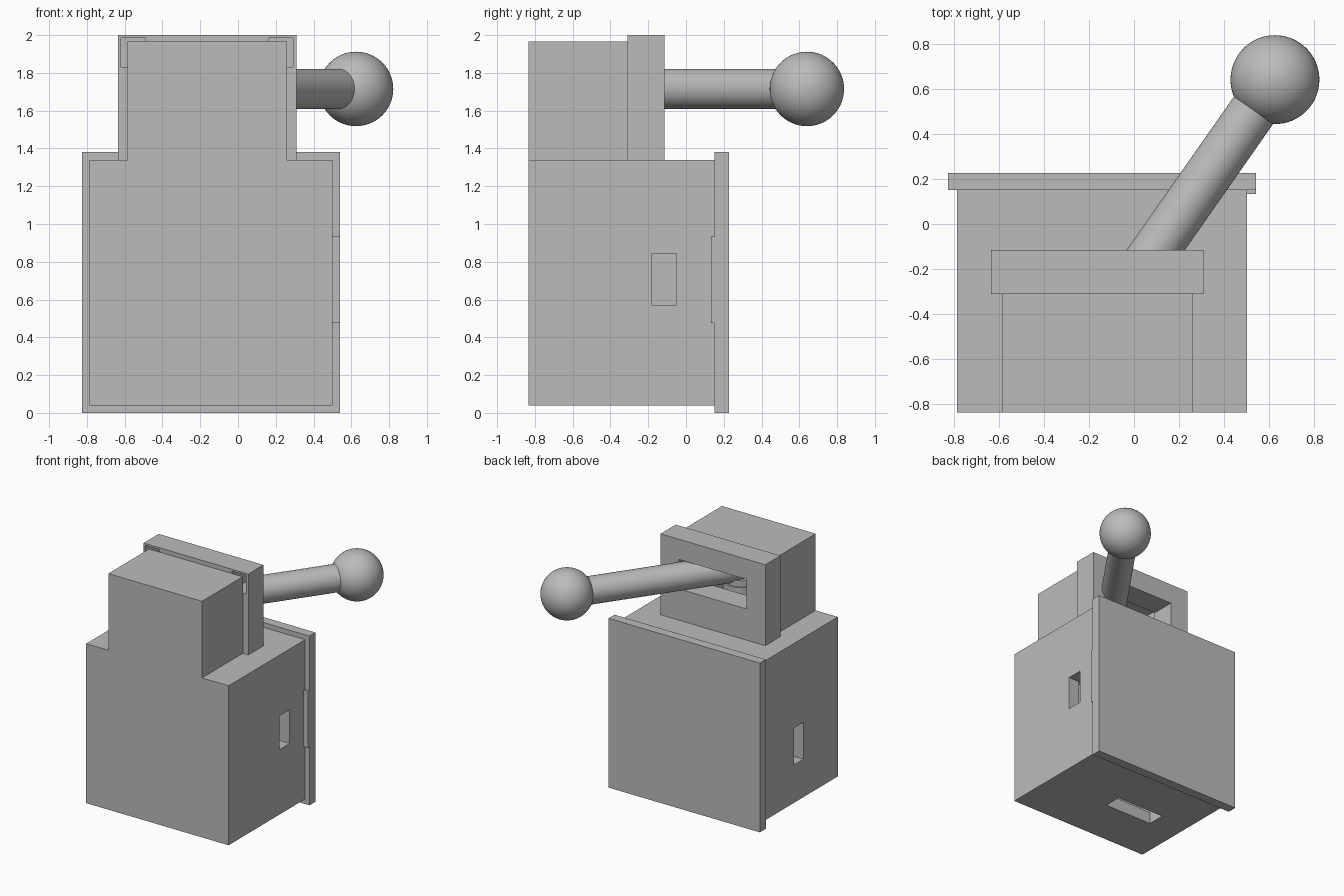
import bpy
from mathutils import Vector

if "Cube" in bpy.data.objects:
    bpy.data.objects.remove(bpy.data.objects["Cube"], do_unlink=True)

grey = bpy.data.materials.new("plain grey")
grey.use_nodes = True
colour = (0.5, 0.5, 0.5, 1)
grey.diffuse_color = colour
grey.node_tree.nodes["Principled BSDF"].inputs["Base Color"].default_value = colour


def finish(name, smooth=False):
    ob = bpy.context.object
    ob.name = name
    ob.data.materials.append(grey)
    if smooth:
        bpy.ops.object.shade_smooth_by_angle()
    return ob


def box(name, x, y, z):
    """Box spanning the given (low, high) ranges."""
    spans = (x, y, z)
    bpy.ops.mesh.primitive_cube_add(size=1, location=[(a + b) / 2 for a, b in spans])
    ob = finish(name)
    for v in ob.data.vertices:
        v.co = [c * (b - a) for c, (a, b) in zip(v.co, spans)]
    return ob


def rod(name, start, end, radius):
    start, end = Vector(start), Vector(end)
    axis = end - start
    bpy.ops.mesh.primitive_cylinder_add(vertices=64, radius=radius, depth=axis.length,
                                        location=(start + end) / 2)
    ob = finish(name, True)
    ob.rotation_euler = axis.to_track_quat('Z', 'Y').to_euler()
    return ob


def combine(target, tool, operation='DIFFERENCE'):
    """Apply a boolean and discard the tool object."""
    tool.hide_render = True
    mod = target.modifiers.new(tool.name, 'BOOLEAN')
    mod.operation, mod.solver, mod.object = operation, 'EXACT', tool
    bpy.context.view_layer.objects.active = target
    bpy.ops.object.modifier_apply(modifier=mod.name)
    bpy.data.objects.remove(tool, do_unlink=True)


# Housing: wide lower box with a narrower box on top
housing = box("housing", (-0.785, 0.5), (-0.835, 0.15), (0.04, 1.34))
combine(housing, box("turret", (-0.585, 0.26), (-0.835, -0.31), (1.3, 1.965)), 'UNION')

# Hollow chambers, then slots in both sides and the floor
for name, x, y, z in (
    ("lower_chamber", (-0.685, 0.4), (-0.735, 0.2), (0.14, 1.24)),
    ("upper_chamber", (-0.485, 0.16), (-0.735, -0.2), (1.36, 1.865)),
    ("left_slot", (0.3, 0.6), (-0.18, -0.05), (0.57, 0.845)),
    ("right_slot", (-0.9, -0.6), (-0.39, -0.27), (0.35, 0.65)),
    ("floor_slot", (-0.52, -0.085), (-0.43, -0.285), (0, 0.2)),
):
    combine(housing, box(name, x, y, z))

# Back cover with a small tab on one edge
cover = box("back_cover", (-0.825, 0.54), (0.15, 0.227), (0, 1.38))
box("cover_tab", (0.5, 0.54), (0.132, 0.15), (0.475, 0.935))

# Upper faceplate with the lever slot and two corner recesses
faceplate = box("faceplate", (-0.635, 0.31), (-0.31, -0.115), (1.34, 2))
combine(faceplate, box("lever_slot", (-0.467, 0.145), (-0.4, 0), (1.595, 1.835)))
for x in ((-0.62, -0.49), (0.165, 0.29)):
    combine(faceplate, box("corner_recess", x, (-0.4, -0.125), (1.83, 1.985)))

# Lever with pivot hub and ball grip
pivot = Vector((-0.163, -0.486, 1.715))
grip = Vector((0.625, 0.64, 1.715))
rod("lever", pivot, grip, 0.106)
rod("pivot_hub", (pivot.x, pivot.y, 1.35), (pivot.x, pivot.y, 1.61), 0.14)
rod("pivot_collar", (pivot.x, pivot.y, 1.6), (pivot.x, pivot.y, 1.66), 0.125)
bpy.ops.mesh.primitive_uv_sphere_add(segments=64, ring_count=32, radius=0.197, location=grip)
finish("ball_grip", True)
